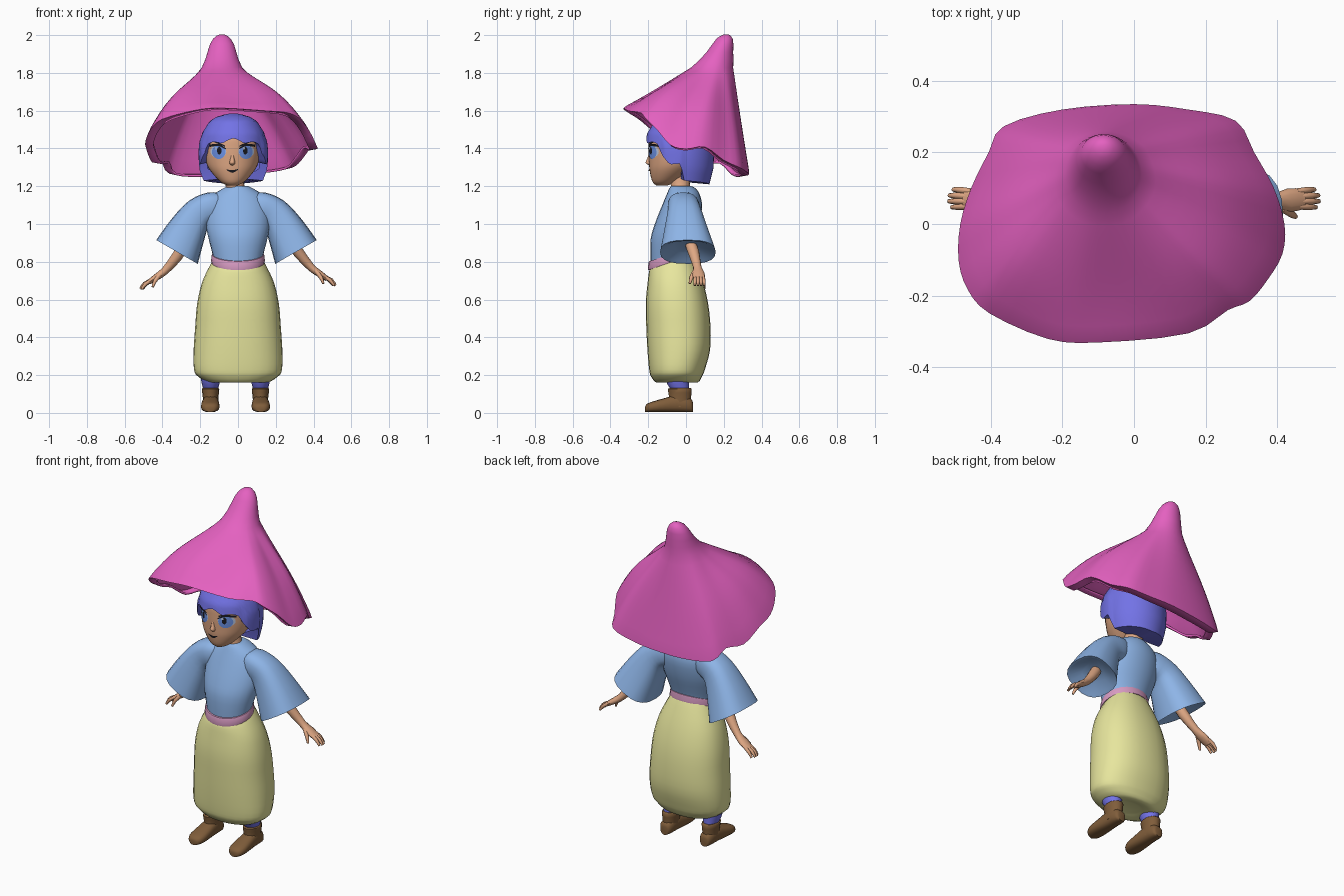
import bpy, bmesh, math
from math import sin, cos, pi, radians
from mathutils import Vector
from mathutils.bvhtree import BVHTree

if "Cube" in bpy.data.objects:
    bpy.data.objects.remove(bpy.data.objects["Cube"])


def material(name, rgb):
    m = bpy.data.materials.new(name)
    m.diffuse_color = (*rgb, 1)
    m.use_nodes = True
    m.node_tree.nodes["Principled BSDF"].inputs["Base Color"].default_value = m.diffuse_color
    return m


PINK = material("hat_pink", (0.78, 0.12, 0.53))
CREAM = material("skirt_cream", (0.80, 0.79, 0.34))
BLUE = material("tunic_blue", (0.27, 0.46, 0.80))
VIOLET = material("hair_violet", (0.17, 0.17, 0.79))
SKIN = material("skin", (0.74, 0.39, 0.23))
BROWN = material("boot_brown", (0.215, 0.11, 0.043))
ROSE = material("sash_rose", (0.67, 0.32, 0.53))
IRIS = material("eye_blue", (0.17, 0.33, 0.90))
BLACK = material("ink_black", (0.01, 0.01, 0.015))
WHITE = material("eye_white", (0.62, 0.72, 0.95))


def skin(name, rows, mat, caps=(True, True), loop=True, front=False):
    """Bridge equal-length rows of points into one surface."""
    bm = bmesh.new()
    vs = [[bm.verts.new(p) for p in r] for r in rows]
    n = len(vs[0])
    for a, b in zip(vs, vs[1:]):
        for i in range(n if loop else n - 1):
            j = (i + 1) % n
            bm.faces.new((a[i], a[j], b[j], b[i]))
    if caps[0]:
        bm.faces.new(vs[0])
    if caps[1]:
        bm.faces.new(vs[-1])
    bmesh.ops.recalc_face_normals(bm, faces=bm.faces)
    if front and sum(f.normal.y for f in bm.faces) > 0:
        bmesh.ops.reverse_faces(bm, faces=bm.faces)
    me = bpy.data.meshes.new(name)
    bm.to_mesh(me)
    bm.free()
    me.materials.append(mat)
    ob = bpy.data.objects.new(name, me)
    bpy.context.collection.objects.link(ob)
    return ob


def spline(pts, k=3, closed=False):
    """Catmull-Rom refinement of a list of vectors."""
    n, out = len(pts), []
    at = (lambda i: pts[i % n]) if closed else (lambda i: pts[max(0, min(n - 1, i))])
    for i in range(n if closed else n - 1):
        a, b, c, d = at(i - 1), at(i), at(i + 1), at(i + 2)
        for j in range(k):
            t = j / k
            out.append(0.5 * (2 * b + (c - a) * t + (2 * a - 5 * b + 4 * c - d) * t * t
                              + (3 * b - a - 3 * c + d) * t ** 3))
    return out if closed else out + [pts[-1]]


def ellipse(c, u, v, n, p=1.0):
    f = lambda x: math.copysign(abs(x) ** p, x)
    return [c + u * f(cos(2 * pi * i / n)) + v * f(sin(2 * pi * i / n)) for i in range(n)]


def loft(name, rings, mat, n=20, k=3, p=1.0, extra=()):
    """Rings are (centre, u axis, v axis); extra rings stay unsmoothed."""
    cols = [spline([Vector(r[i]) for r in rings], k) for i in range(3)]
    rows = list(zip(*cols)) + [tuple(Vector(x) for x in r) for r in extra]
    return skin(name, [ellipse(c, u, v, n, p) for c, u, v in rows], mat)


def oval(z, yf, yb, hw, dz=0, cx=0):
    """Level ring from front and back depth and half width; dz tilts it up at the back."""
    return ((cx, (yf + yb) / 2, z), (hw, 0, 0), (0, (yb - yf) / 2, dz))


def tube(name, path, radii, mat, n=10, k=2):
    """Limb along a path; radii are (sideways, up)."""
    pts, rings = [Vector(p) for p in path], []
    for i, (c, (ru, rv)) in enumerate(zip(pts, radii)):
        d = (pts[min(i + 1, len(pts) - 1)] - pts[max(i - 1, 0)]).normalized()
        u = (Vector((0, 1, 0)) - d * d.y)
        u = u.normalized() if u.length > 0.2 else Vector((1, 0, 0))
        rings.append((c, u * ru, d.cross(u).normalized() * rv))
    return loft(name, rings, mat, n, k)


# Hat: wavy brim blended up to a narrow bent point
brim = [(-.1, -.325, 1.615), (.15, -.3, 1.60), (.26, -.235, 1.59), (.32, -.21, 1.56),
        (.37, -.15, 1.50), (.41, -.08, 1.42), (.415, 0, 1.40), (.385, .1, 1.41),
        (.33, .2, 1.34), (.28, .285, 1.30), (.15, .315, 1.28), (0, .33, 1.27),
        (-.2, .315, 1.26), (-.36, .27, 1.27), (-.4, .2, 1.33), (-.45, .1, 1.33),
        (-.48, 0, 1.40), (-.485, -.1, 1.44), (-.46, -.18, 1.50), (-.4, -.245, 1.555),
        (-.24, -.315, 1.60)]
brim = spline([Vector(b) for b in brim], 3, True)
angles = [math.atan2(b.y, b.x + 0.05) for b in brim]


def hat_ring(cy, z, rx, ry):
    return [Vector((-.085 + rx * cos(a), cy + ry * sin(a), z)) for a in angles]


neck_ring = hat_ring(.138, 1.825, .102, .106)
rows = [[b + Vector((-.04 * cos(a), -.04 * sin(a), -.005)) for a, b in zip(angles, brim)]]
for s in (1, .95, .88, .8, .7, .6, .5, .4, .3, .2, .1, 0):
    rows.append([q.lerp(b, s) + Vector((0, 0, sin(pi * s ** 1.5) * (.054 * cos(a) ** 2 - .008)))
                 for a, b, q in zip(angles, brim, neck_ring)])
rows += [hat_ring(*r) for r in ((.163, 1.87, .082, .082), (.18, 1.91, .07, .064),
                                (.195, 1.95, .058, .05), (.204, 1.978, .041, .038),
                                (.21, 1.992, .024, .022), (.213, 1.998, .01, .01))]
solid = skin("hat", rows, PINK, (False, True)).modifiers.new("thickness", "SOLIDIFY")
solid.thickness, solid.offset = 0.012, 0

# Head, neck and nose
HX = -0.03
head = loft("head", [oval(z, f, b, w, 0, HX) for z, f, b, w in (
    (1.203, -.155, -.10, .025), (1.225, -.178, -.05, .065), (1.28, -.192, .03, .115),
    (1.33, -.196, .08, .140), (1.40, -.198, .10, .15), (1.47, -.19, .10, .148),
    (1.54, -.13, .06, .10))], SKIN, 32, 4)
loft("neck", [oval(1.14, -.09, .03, .06), oval(1.2, -.08, .02, .05, 0, -.015),
              oval(1.27, -.09, .03, .055, 0, HX)], SKIN, 16)
loft("nose", [oval(z, f, -.17, w, 0, HX) for z, f, w in (
    (1.308, -.19, .006), (1.318, -.210, .014), (1.328, -.214, .015), (1.345, -.206, .012),
    (1.375, -.196, .008))], SKIN, 14)

# Hair: bob with scalloped fringe, side locks and a longer back, closed underneath
profile = [(1.585, .02), (1.572, .08), (1.545, .125), (1.48, .166), (1.40, .178),
           (1.30, .176), (1.2, .152)]
hem = [(0, 1.435), (50, 1.41), (62, 1.36), (74, 1.315), (92, 1.32), (98, 1.23), (180, 1.21)]


def lerp_table(table, x):
    for (x0, y0), (x1, y1) in zip(table, table[1:]):
        if min(x0, x1) <= x <= max(x0, x1):
            return y0 + (y1 - y0) * (x - x0) / (x1 - x0)
    return table[-1][1]


rows, N = [], 80
for t in range(14):
    row = []
    for i in range(N):
        a = 2 * pi * i / N - pi
        d = abs(math.degrees(a))
        low = lerp_table(hem, min(d, 180)) + (.018 * abs(cos(a * 4.5)) if d < 55 else 0)
        z = 1.585 + (low - 1.585) * (min(t, 12) / 12) ** 1.5
        r = lerp_table(profile, z) + (.006 if 60 < d < 95 and z < 1.45 else 0)
        if t == 13:
            r, z = r * (.76 if d < 95 else .3), z + .01
        row.append((-.025 + r * sin(a), -.035 - 1.03 * r * cos(a), z))
    rows.append(row)
skin("hair", rows, VIOLET, (True, False))

# Face details: thin plates laid onto the head surface
bpy.context.view_layer.update()
tree = BVHTree.FromObject(head, bpy.context.evaluated_depsgraph_get())


def on_face(x, z, lift):
    hit = tree.ray_cast(Vector((x, -1, z)), Vector((0, 1, 0)))[0]
    return (x, (hit.y if hit else -.18) - lift, z)


def disc(name, x, z, rx, rz, lift, mat):
    rows = [[on_face(x + rx * f * cos(pi * i / 10), z + rz * f * sin(pi * i / 10), lift)
             for i in range(20)] for f in (.3, .65, 1)]
    skin(name, rows, mat, (True, False), front=True)


def strip(name, pts, mat, lift=0.007):
    """Points are (x, z, half thickness)."""
    pts = spline([Vector(p) for p in pts], 4)
    rows = [[on_face(p.x, p.y + p.z * s, lift) for p in pts] for s in (-1, 0, 1)]
    skin(name, rows, mat, (False, False), False, True)


for s, side in ((-1, "left"), (1, "right")):
    e = HX + s * .074
    disc(side + "_eye_white", e, 1.385, .042, .036, .002, WHITE)
    disc(side + "_iris", e - s * .002, 1.381, .036, .037, .004, IRIS)
    disc(side + "_pupil", e - s * .005, 1.388, .012, .02, .006, BLACK)
    disc(side + "_glint", e - .013, 1.400, .006, .007, .008, WHITE)
    strip(side + "_lash", [(e - s * .040, 1.398, .003), (e, 1.418, .006),
                           (e + s * .047, 1.414, .006)], BLACK)
    strip(side + "_brow", [(e - s * .035, 1.412, .004), (e + s * .005, 1.430, .004),
                           (e + s * .04, 1.443, .003)], BLACK)
strip("mouth", [(HX - .03, 1.287, .002), (HX, 1.278, .007), (HX + .03, 1.289, .002)], BLACK, .005)

# Tunic body, sash and skirt
loft("tunic", [oval(*r) for r in (
    (.79, -.185, .025, .128, .035), (.84, -.188, .03, .135, .03), (.92, -.187, .045, .155),
    (1.0, -.165, .07, .17), (1.09, -.13, .085, .165), (1.15, -.105, .075, .135),
    (1.185, -.09, .055, .085), (1.2, -.08, .03, .055))], BLUE, 24)
loft("sash", [oval(*r) for r in (
    (.80, -.18, .02, .12, .042), (.798, -.2, .04, .141, .042), (.82, -.2, .038, .141, .04),
    (.84, -.196, .036, .138, .038), (.842, -.18, .02, .12, .038))], ROSE, 24, 2)
loft("skirt", [oval(*r) for r in (
    (.82, -.175, .02, .12, .042), (.80, -.193, .035, .136, .042), (.70, -.203, .085, .187, .01),
    (.58, -.213, .117, .216), (.45, -.21, .13, .227), (.33, -.204, .127, .235),
    (.23, -.195, .10, .233), (.193, -.185, .085, .212), (.160, -.155, .06, .15),
    (.172, -.10, .0, .06))], CREAM, 28, 3, .88)

for s, side in ((-1, "left"), (1, "right")):
    # Legs and boots
    x = -.013 + s * .132
    loft(side + "_leg", [oval(.26, -.12, .02, .06, 0, x), oval(.17, -.108, .016, .05, 0, x),
                         oval(.12, -.08, .018, .038, 0, x), oval(.08, -.07, .018, .034, 0, x)],
         VIOLET, 14)
    loft(side + "_boot_shaft", [oval(z, f, b, w, 0, x) for z, f, b, w in (
        (.03, -.10, .03, .04), (.08, -.09, .028, .041), (.127, -.098, .032, .046),
        (.132, -.07, .02, .035))], BROWN, 14, 2)
    loft(side + "_boot_foot", [((x + s * o, y, h / 2 + .004), (w, 0, 0), (0, 0, h / 2)) for y, w, h, o in (
        (.037, .02, .05, 0), (.022, .036, .075, 0), (-.05, .042, .09, 0), (-.11, .047, .075, .001),
        (-.17, .049, .058, .002), (-.205, .038, .045, .002), (-.216, .018, .03, .002))],
        BROWN, 16, 2, .78)

    # Flared sleeve with a shallow cuff opening
    o = -.008
    loft(side + "_sleeve", [((s * cx + o, cy, cz), (s * ux, 0, uz), (0, ry, 0))
                            for cx, cy, cz, ux, uz, ry in (
        (.07, -.015, 1.105, .005, .055, .065), (.128, -.015, 1.092, .022, .075, .082),
        (.198, -.008, 1.058, .052, .066, .09), (.258, 0, .965, .083, .065, .115),
        (.315, .01, .852, .110, .063, .147))], BLUE, 20, 3, .78,
        [((s * .313 + o, .01, .856), (s * .098, 0, .054), (0, .132, 0)),
         ((s * .298 + o, .008, .882), (s * .055, 0, .035), (0, .07, 0))])

    # Forearm, palm, fingers and thumb
    h = -.018 if s < 0 else 0
    tube(side + "_arm", [(s * .27, .015, .92), (s * .32, .04, .85 + h), (s * .385, .06, .772 + h),
                         (s * .43, .066, .738 + h), (s * .472, .07, .710 + h)],
         [(.03, .028), (.03, .029), (.022, .021), (.033, .018), (.029, .013)], SKIN, 12)
    for i in range(4):
        y = .05 + .0135 * i
        reach = (.0, .008, .007, -.004)[i]
        tube(f"{side}_finger_{i + 1}", [(s * .455, y, .722 + h),
                                        (s * (.488 + reach), y + .002 * (i - 1), .702 + h),
                                        (s * (.509 + reach), y + .003 * (i - 1), .674 + h)],
             [(.009, .01), (.009, .01), (.006, .006)], SKIN, 8)
    tube(side + "_thumb", [(s * .415, .045, .748 + h), (s * .44, .028, .715 + h),
                           (s * .452, .02, .684 + h)],
         [(.013, .012), (.011, .01), (.006, .006)], SKIN, 8)

# Smooth shading with crisp edges kept
bpy.ops.object.select_all(action="SELECT")
bpy.context.view_layer.objects.active = head
bpy.ops.object.shade_smooth_by_angle(angle=radians(50))
